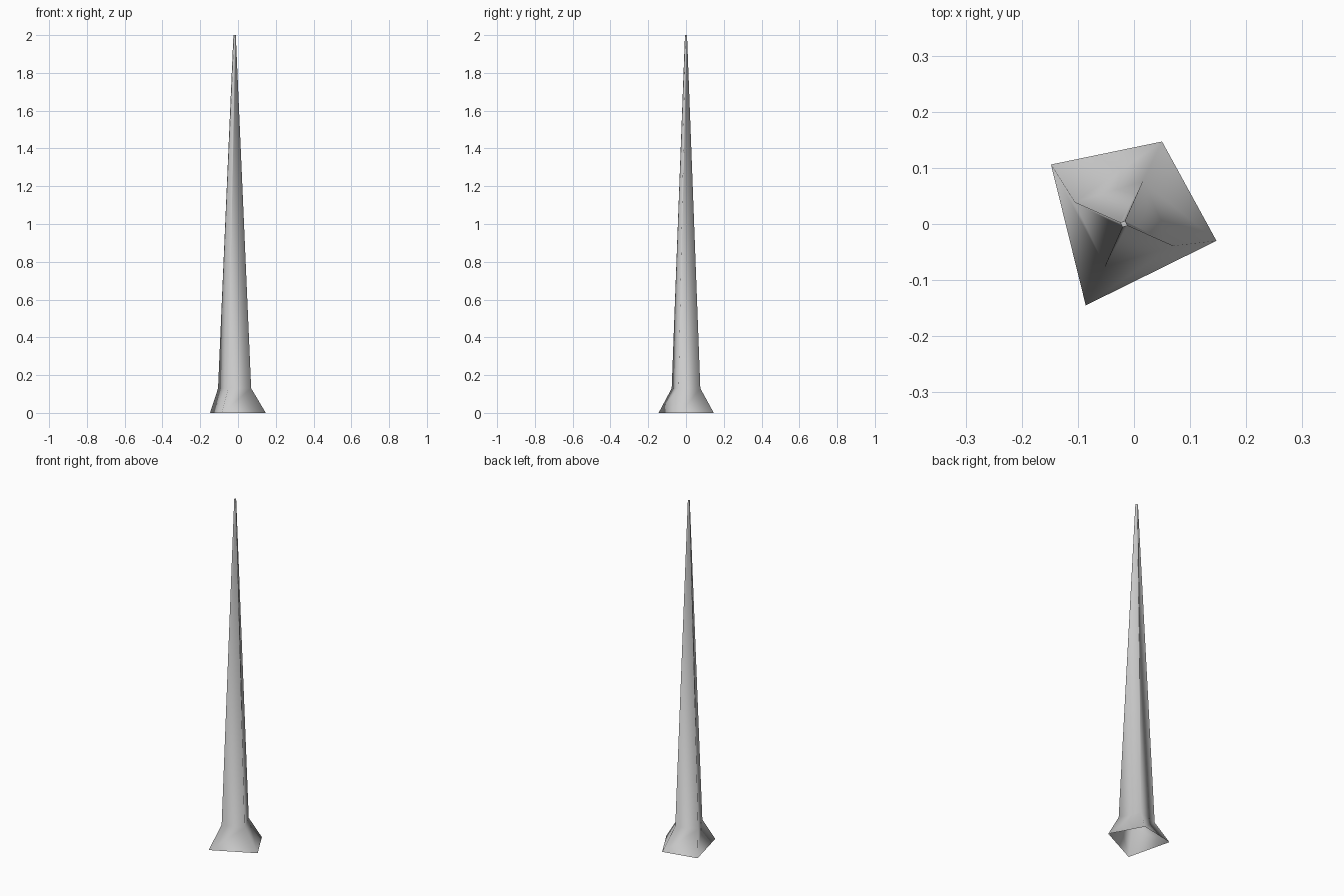
import bpy
import bmesh
from math import cos, sin, radians
from mathutils import Vector

cube = bpy.data.objects.get("Cube")
if cube:
    bpy.data.objects.remove(cube, do_unlink=True)

# One plain grey material
grey = bpy.data.materials.new("stone grey")
grey.use_nodes = True
colour = (0.6, 0.6, 0.6, 1)
grey.diffuse_color = colour
grey.node_tree.nodes["Principled BSDF"].inputs["Base Color"].default_value = colour

AXIS = Vector((-0.018, 0, 0))


def square_ring(z, long_radius, short_radius):
    """Four corners around the spire axis, turned to match the foot."""
    ring = []
    for i in range(4):
        a = radians(156 - 90 * i)
        r = short_radius if i % 2 else long_radius
        ring.append(AXIS + Vector((r * cos(a), r * sin(a), z)))
    return ring


# Irregular flared foot, then the tapering shaft up to the tip
foot = [Vector((x, y, 0)) for x, y in
        ((-0.148, 0.106), (0.05, 0.147), (0.147, -0.03), (-0.086, -0.145))]
rings = [foot, square_ring(0.13, 0.096, 0.083), square_ring(2, 0.007, 0.006)]

bm = bmesh.new()
loops = [[bm.verts.new(p) for p in ring] for ring in rings]
for low, high in zip(loops, loops[1:]):
    for i in range(4):
        j = (i + 1) % 4
        face = bm.faces.new((low[j], low[i], high[i], high[j]))
        face.smooth = True

# Small flat cap on the tip; the foot stays open underneath
bm.faces.new(list(reversed(loops[-1])))
for edge in bm.edges:
    if all(v in loops[-1] for v in edge.verts):
        edge.smooth = False

mesh = bpy.data.meshes.new("spire")
bm.to_mesh(mesh)
bm.free()
mesh.materials.append(grey)
spire = bpy.data.objects.new("spire", mesh)
bpy.context.collection.objects.link(spire)
